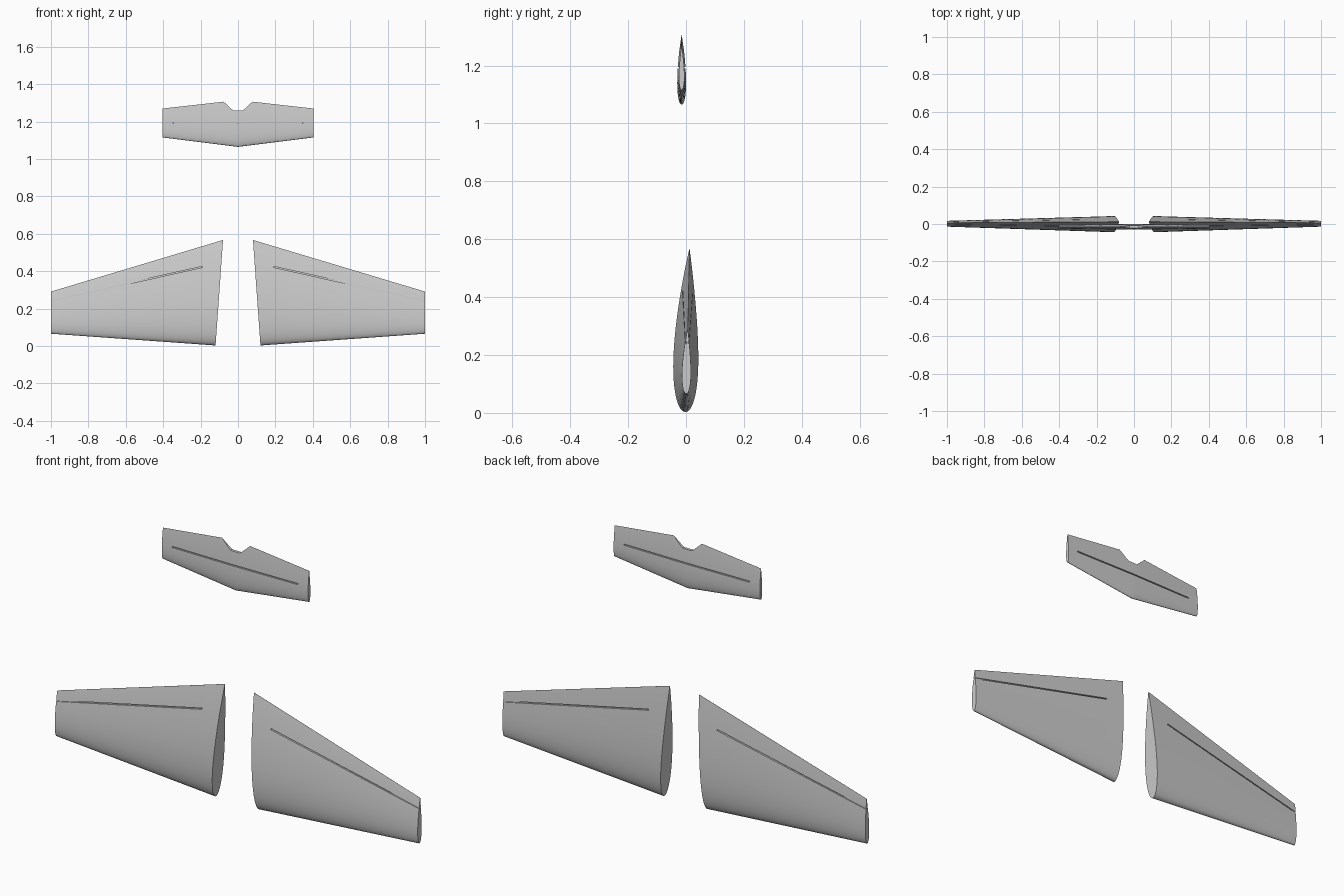
import bpy, bmesh, math
from mathutils import Vector

if "Cube" in bpy.data.objects:
    bpy.data.objects.remove(bpy.data.objects["Cube"])

STEPS = 18  # points per surface ahead of the hinge
GROOVE = 0.003  # half width of the hinge slot


def half_thickness(c):
    return 5 * (0.2969 * math.sqrt(c) - 0.126 * c - 0.3516 * c**2 + 0.2843 * c**3 - 0.1026 * c**4)


def section(lead, trail, ratio, hinge, depth, end=1.0):
    """Airfoil loop from nose to tail with a hinge slot in both faces; end cuts the tail short."""
    lead, trail = Vector(lead), Vector(trail)
    chord = (trail - lead).length
    w = GROOVE / chord
    stops = [((hinge - w) * (1 - math.cos(math.pi / 2 * i / STEPS)), 1) for i in range(1, STEPS + 1)]
    stops += [(hinge - w, 1 - depth), (hinge + w, 1 - depth)]
    stops += [(hinge + w + (end - hinge - w) * i / 8, 1) for i in range(9)]

    def point(c, side, scale=1):
        p = lead.lerp(trail, c)
        p.y = lead.y + (trail.y - lead.y) * c * c + side * scale * half_thickness(c) * ratio * chord
        return p

    front = [point(c, -1, k) for c, k in stops]
    back = [point(c, 1, k) for c, k in reversed(stops)]
    return [lead.copy()] + front + back


def loft(name, loops):
    """Skin a row of equal loops and close both ends."""
    bm = bmesh.new()
    rings = [[bm.verts.new(p) for p in loop] for loop in loops]
    n = len(rings[0])
    for a, b in zip(rings, rings[1:]):
        for i in range(n):
            j = (i + 1) % n
            bm.faces.new((a[i], a[j], b[j], b[i]))
    bm.faces.new(rings[0])
    bm.faces.new(rings[-1])
    bmesh.ops.recalc_face_normals(bm, faces=bm.faces)
    mesh = bpy.data.meshes.new(name)
    bm.to_mesh(mesh)
    bm.free()
    obj = bpy.data.objects.new(name, mesh)
    bpy.context.collection.objects.link(obj)
    bpy.ops.object.select_all(action="DESELECT")
    obj.select_set(True)
    bpy.context.view_layer.objects.active = obj
    bpy.ops.object.shade_smooth_by_angle(angle=math.radians(30))
    return obj


# Wings, tapering from a slanted root to a straight tip
def wing(name, side):
    root = Vector((0.12 * side, -0.002, 0.003)), Vector((0.08 * side, 0.012, 0.567))
    tip = Vector((side, 0.001, 0.066)), Vector((side, 0.006, 0.291))
    stations = [(0, 0), (0.11, 0), (0.112, 0.6), (1, 0.6)]
    loft(name, [section(root[0].lerp(tip[0], s), root[1].lerp(tip[1], s), 0.153 - 0.015 * s, 0.785, d)
                for s, d in stations])


wing("left_wing", 1)
wing("right_wing", -1)


# Tailplane with a notch in the middle of its trailing edge
def tail_section(x, depth, cut):
    low = 1.065 + 0.125 * abs(x)
    high = 1.315 - 0.112 * abs(x)
    chord = high - low
    end = min(1, (cut - low) / chord)
    return section((x, -0.015, low), (x, -0.015, high), 0.122, (1.192 - low) / chord, depth, end)


half = [(0, 0.6, 1.26), (0.025, 0.6, 1.26), (0.038, 0.6, 1.27), (0.077, 0.6, 1.31),
        (0.345, 0.6, 2), (0.347, 0, 2), (0.403, 0, 2)]
stations = [(-x, d, c) for x, d, c in reversed(half[1:])] + half
loft("tailplane", [tail_section(*s) for s in stations])
